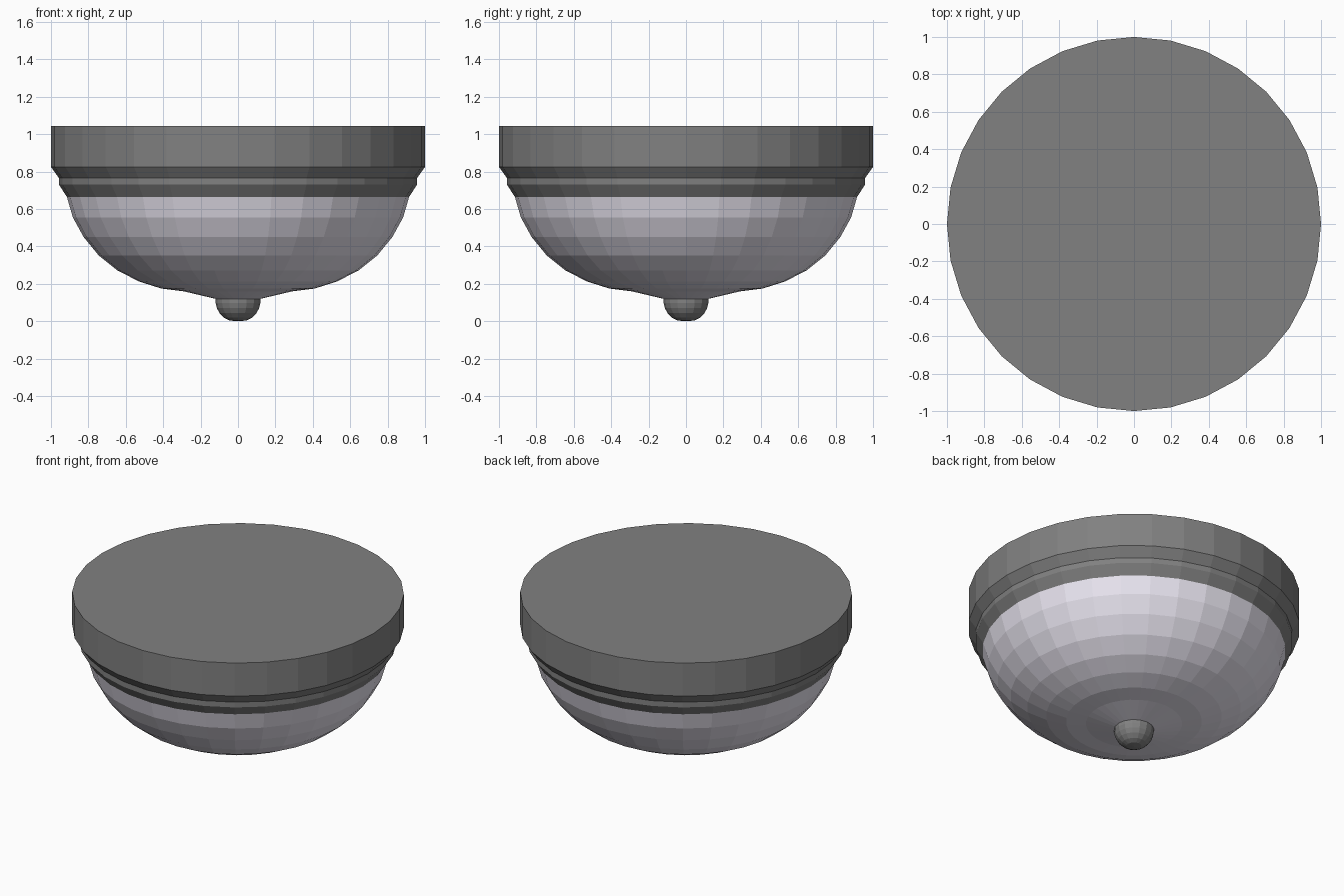
import bpy, bmesh, math

if "Cube" in bpy.data.objects:
    bpy.data.objects.remove(bpy.data.objects["Cube"])


def lathe(name, profile, sides, color=None):
    """Spin (radius, z) points around the z axis; radius 0 makes a pole."""
    bm = bmesh.new()
    rings = []
    for r, z in profile:
        if r == 0:
            rings.append([bm.verts.new((0, 0, z))] * sides)
        else:
            rings.append([bm.verts.new((r * math.cos(2 * math.pi * i / sides),
                                        r * math.sin(2 * math.pi * i / sides), z))
                          for i in range(sides)])
    for a, b in zip(rings, rings[1:]):
        for i in range(sides):
            j = (i + 1) % sides
            bm.faces.new(dict.fromkeys((a[i], a[j], b[j], b[i])))
    bmesh.ops.recalc_face_normals(bm, faces=bm.faces)
    mesh = bpy.data.meshes.new(name)
    bm.to_mesh(mesh)
    bm.free()
    obj = bpy.data.objects.new(name, mesh)
    bpy.context.collection.objects.link(obj)
    if color:
        mat = bpy.data.materials.new(name + "_color")
        mat.diffuse_color = color
        mat.use_nodes = True
        mat.node_tree.nodes["Principled BSDF"].inputs["Base Color"].default_value = mat.diffuse_color
        mesh.materials.append(mat)
    return obj


METAL = (0.22, 0.22, 0.22, 1)
GLASS = (0.82, 0.79, 0.88, 1)

# Ceiling mount with stepped trim
lathe("ceiling_mount", [(0, 1.045), (1, 1.045), (1, 0.825), (0.957, 0.765),
                        (0.957, 0.73), (0.915, 0.665)], 32, METAL)

# Faceted glass bowl
lathe("glass_bowl", [(0.915, 0.665), (0.883, 0.555), (0.825, 0.45), (0.745, 0.352),
                     (0.645, 0.272), (0.53, 0.213), (0.41, 0.175), (0.29, 0.16),
                     (0.12, 0.12), (0, 0.12)], 32, GLASS)

# Round finial under the bowl
lathe("finial", [(0.12, 0.12), (0.12, 0.098), (0.113, 0.07), (0.098, 0.043),
                 (0.074, 0.019), (0.045, 0.004), (0, 0)], 16, METAL)
